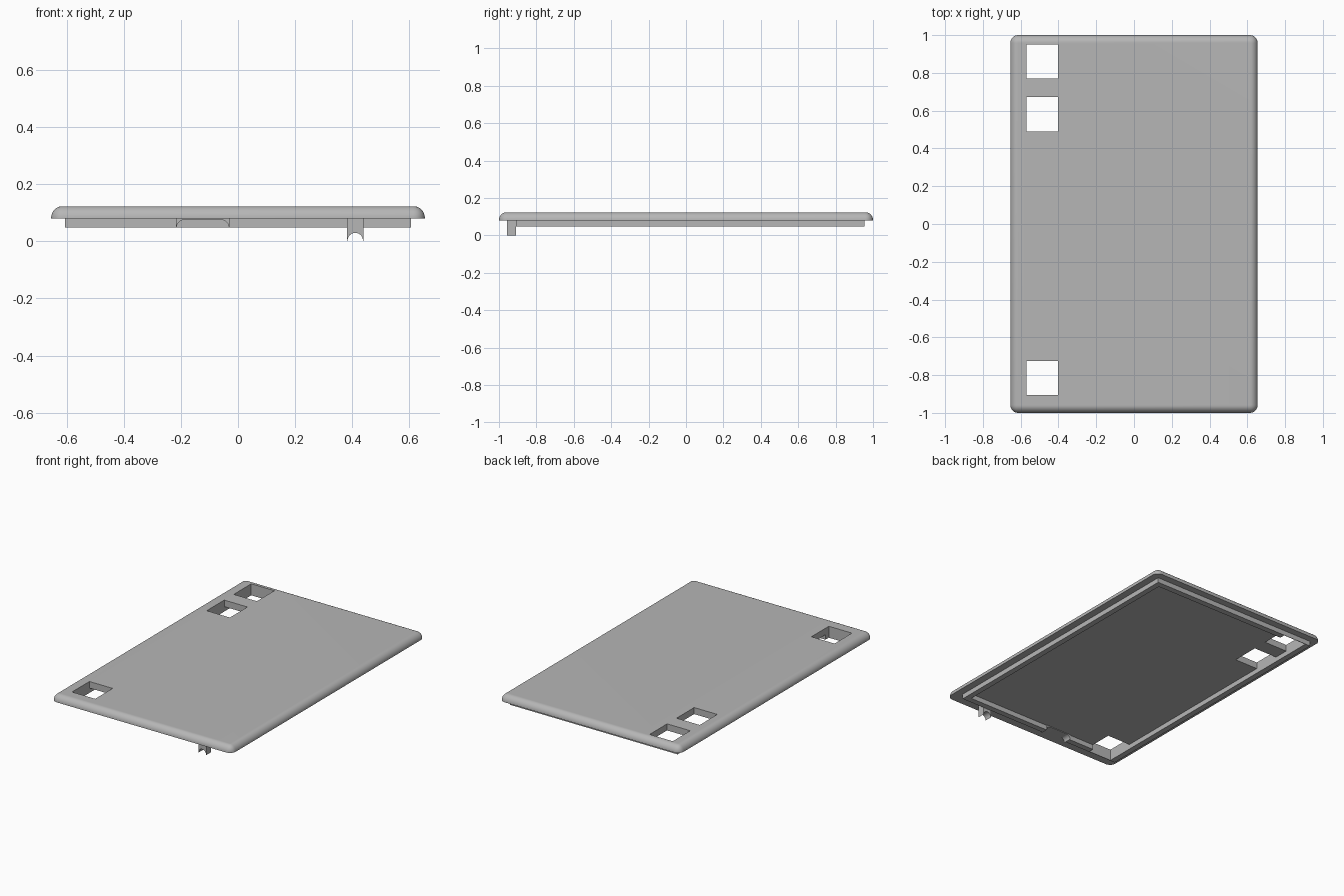
import bpy, bmesh, math
from mathutils import Vector

if "Cube" in bpy.data.objects:
    bpy.data.objects.remove(bpy.data.objects["Cube"], do_unlink=True)

grey = bpy.data.materials.new("plain_grey")
grey.use_nodes = True
colour = (0.47, 0.47, 0.47, 1)
grey.diffuse_color = colour
grey.node_tree.nodes["Principled BSDF"].inputs["Base Color"].default_value = colour

RIM_Z, TOP_Z, LIP_Z = 0.08, 0.123, 0.048


def finish(name, bm):
    bmesh.ops.recalc_face_normals(bm, faces=bm.faces[:])
    mesh = bpy.data.meshes.new(name)
    bm.to_mesh(mesh)
    bm.free()
    mesh.materials.append(grey)
    ob = bpy.data.objects.new(name, mesh)
    bpy.context.collection.objects.link(ob)
    return ob


def box_bm(lo, hi):
    bm = bmesh.new()
    bmesh.ops.create_cube(bm, size=1)
    lo, hi = Vector(lo), Vector(hi)
    for v in bm.verts:
        v.co = (lo + hi) / 2 + v.co * (hi - lo)
    return bm


def box(name, lo, hi):
    return finish(name, box_bm(lo, hi))


def cut(ob, cutters):
    for c in cutters:
        mod = ob.modifiers.new("cut", 'BOOLEAN')
        mod.operation, mod.solver, mod.object = 'DIFFERENCE', 'EXACT', c
    bpy.context.view_layer.update()
    graph = bpy.context.evaluated_depsgraph_get()
    mesh = bpy.data.meshes.new_from_object(ob.evaluated_get(graph))
    ob.modifiers.clear()
    ob.data = mesh


def extrude_profile(name, points, y0, y1):
    bm = bmesh.new()
    face = bm.faces.new([bm.verts.new((x, y0, z)) for x, z in points])
    new = bmesh.ops.extrude_face_region(bm, geom=[face])["geom"]
    moved = [g for g in new if isinstance(g, bmesh.types.BMVert)]
    bmesh.ops.translate(bm, verts=moved, vec=(0, y1 - y0, 0))
    return finish(name, bm)


# Cover plate: rounded along the top and at the corners, flat below
bm = box_bm((-0.655, -1, RIM_Z), (0.655, 1, TOP_Z + 0.001))
edges = [e for e in bm.edges if max(v.co.z for v in e.verts) > 0.1]
bmesh.ops.bevel(bm, geom=edges, offset=0.042, segments=8, profile=0.5,
                affect='EDGES', clamp_overlap=True)
for v in bm.verts:
    v.co.z = min(v.co.z, TOP_Z)
plate = finish("cover_plate", bm)

# Square openings pass through the plate and the lip below it
holes = [box("opening_cutter", (-0.57, y0, -0.1), (-0.402, y1, 0.3))
         for y0, y1 in ((0.77, 0.951), (0.49, 0.672), (-0.904, -0.724))]

# Locating lip under the plate, with a gap for the cable arch
lip = box("locating_lip", (-0.607, -0.908, LIP_Z), (0.607, 0.954, RIM_Z))
inside = box("lip_inside_cutter", (-0.57, -0.87, -0.1), (0.57, 0.915, 0.3))
gap = box("arch_gap_cutter", (-0.217, -0.95, -0.1), (-0.03, -0.84, 0.3))
cut(plate, holes)
cut(lip, [inside, gap] + holes)
for c in holes + [inside, gap]:
    bpy.data.objects.remove(c, do_unlink=True)

# Cable arch: thin top with rounded inner corners
r = 0.028
steps = [math.pi / 2 * i / 8 for i in range(9)]
left, right = -0.217, -0.03
points = [(left, RIM_Z), (left, LIP_Z)]
points += [(left + 0.002 + r * (1 - math.cos(t)), LIP_Z + r * math.sin(t)) for t in steps]
points += [(right - 0.002 - r * (1 - math.cos(t)), LIP_Z + r * math.sin(t)) for t in reversed(steps)]
points += [(right, LIP_Z), (right, RIM_Z)]
arch = extrude_profile("cable_arch", points, -0.92, -0.865)

# Hanging post with a round notch in its foot
mid, r = 0.411, 0.027
notch = [math.pi * i / 16 for i in range(17)]
points = [(mid + 0.029, RIM_Z), (mid + 0.029, 0)]
points += [(mid + r * math.cos(t), 0.003 + r * math.sin(t)) for t in notch]
points += [(mid - 0.029, 0), (mid - 0.029, RIM_Z)]
post = extrude_profile("notched_post", points, -0.957, -0.908)

# Smooth curved surfaces, keep hard edges crisp
for ob in (plate, arch, post):
    bpy.ops.object.select_all(action='DESELECT')
    ob.select_set(True)
    bpy.context.view_layer.objects.active = ob
    bpy.ops.object.shade_smooth_by_angle(angle=math.radians(30))
